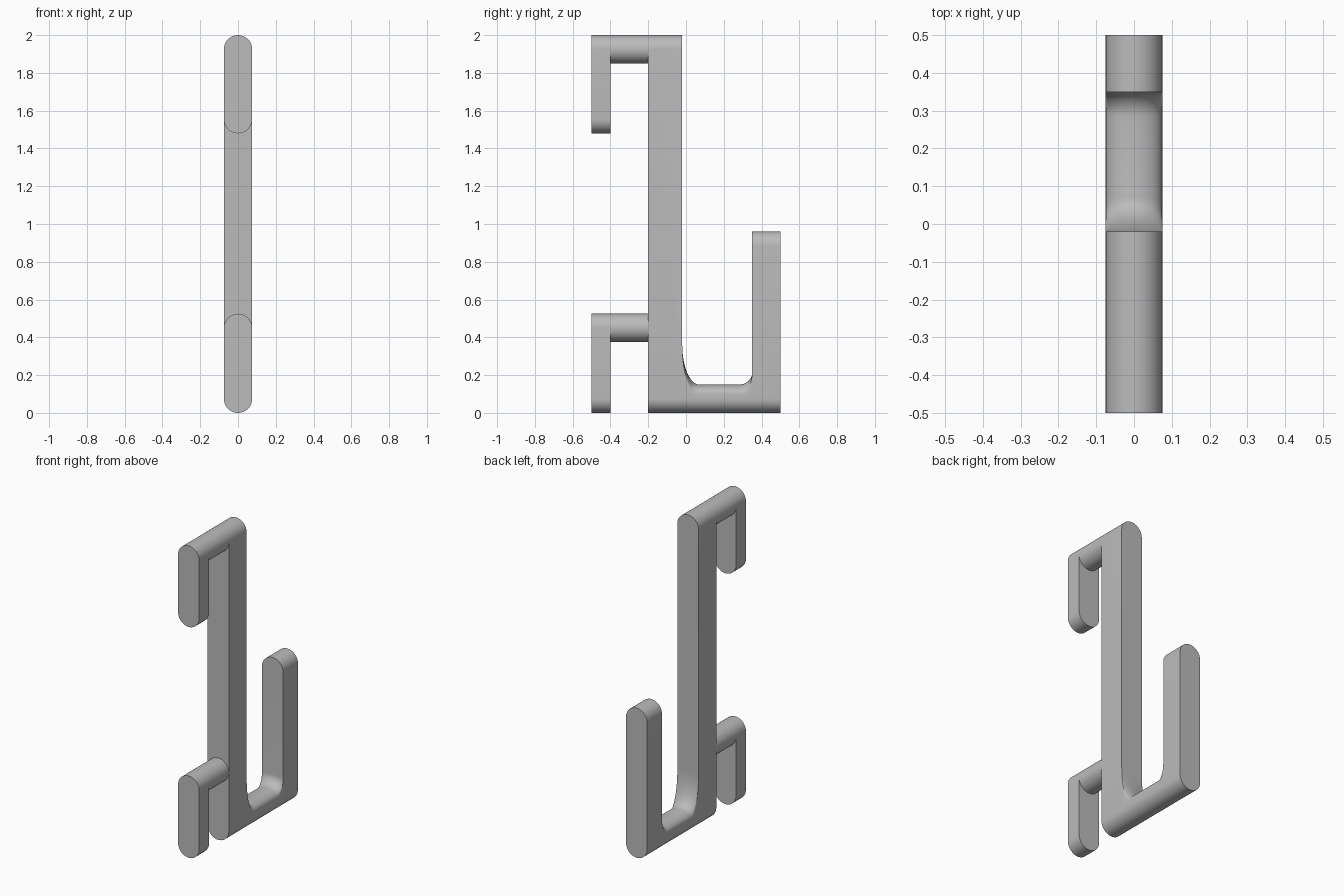
import bpy, bmesh
from math import sin, cos, pi, sqrt

cube = bpy.data.objects.get("Cube")
if cube:
    bpy.data.objects.remove(cube)

R = 0.075          # half width, also the radius of every rounded edge
ARC = 20           # segments per rounded edge

grey = bpy.data.materials.new("plain grey")
grey.use_nodes = True
colour = (0.5, 0.5, 0.5, 1)
grey.diffuse_color = colour
grey.node_tree.nodes["Principled BSDF"].inputs["Base Color"].default_value = colour


def loft(name, stations):
    """Loft rounded sections along y; each station is (y, lower, shoulder, crown)."""
    bm = bmesh.new()
    rings = []
    for y, low, shoulder, crown in stations:
        angles = [pi * i / ARC for i in range(ARC + 1)]
        ring = [bm.verts.new((-R * cos(a), y, low - R * sin(a))) for a in angles]
        ring += [bm.verts.new((R * cos(a), y, shoulder + (crown - shoulder) * sin(a)))
                 for a in angles]
        rings.append(ring)
    for a, b in zip(rings, rings[1:]):
        for i in range(len(a)):
            j = (i + 1) % len(a)
            bm.faces.new((a[i], a[j], b[j], b[i]))
    bm.faces.new(rings[0])
    bm.faces.new(rings[-1])
    bmesh.ops.remove_doubles(bm, verts=bm.verts, dist=1e-4)
    bmesh.ops.dissolve_degenerate(bm, edges=bm.edges, dist=1e-4)
    bmesh.ops.recalc_face_normals(bm, faces=bm.faces)
    mesh = bpy.data.meshes.new(name)
    bm.to_mesh(mesh)
    bm.free()
    mesh.materials.append(grey)
    obj = bpy.data.objects.new(name, mesh)
    bpy.context.collection.objects.link(obj)
    bpy.ops.object.select_all(action="DESELECT")
    obj.select_set(True)
    bpy.context.view_layer.objects.active = obj
    bpy.ops.object.shade_smooth_by_angle(angle=pi / 6)
    return obj


def clip(bottom, top, wall):
    """Tab with a round arm reaching back to the wall."""
    tab, arm = bottom + R, top - R
    return [(-0.5, tab, arm, top), (-0.4, tab, arm, top),
            (-0.4, arm, arm, top), (wall, arm, arm, top)]


def fillet(wall, top, direction, run, crown_drop, shoulder_drop):
    """Hollow curve running from a wall down into the cradle floor."""
    points = []
    for i in range(13):
        a = pi / 2 * i / 12
        y = wall + direction * run * (1 - cos(a))
        shoulder = max(0.1, top - shoulder_drop * sin(a))
        points.append((y, R, shoulder, top - crown_drop * sin(a)))
    return points


# upper clip, upright, cradle and raised end in one piece
body = clip(1.48, 2.0, -0.2)
body += [(-0.2, R, 2 - R, 2.0), (-0.02, R, 2 - R, 2.0)]
body += fillet(-0.02, 0.36, 1, 0.09, 0.21, 0.276)
body += fillet(0.35, 0.21, -1, 0.07, 0.06, 0.115)[::-1]
body += [(0.35, R, 0.96 - R, 0.96), (0.5, R, 0.96 - R, 0.96)]
loft("hook_body", body)

# lower clip, set slightly into the upright
loft("lower_clip", clip(0.0, 0.525, -0.19))
